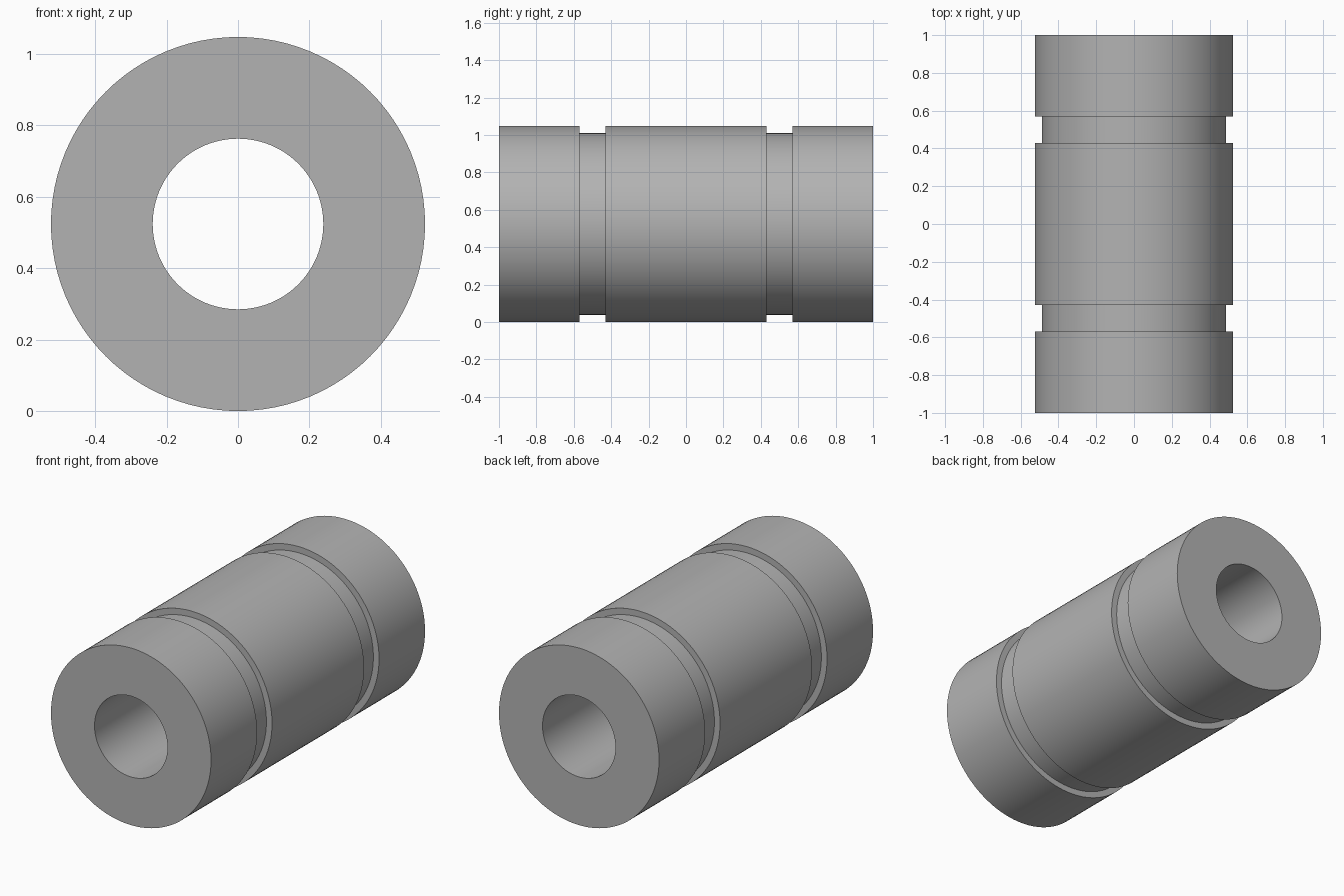
import bpy, bmesh, math

cube = bpy.data.objects.get("Cube")
if cube:
    bpy.data.objects.remove(cube)

OUTER, GROOVE, BORE = 0.524, 0.487, 0.239   # radii
HALF, G_OUT, G_IN = 1.0, 0.57, 0.43         # positions along the axis
SEGMENTS = 96

steel = bpy.data.materials.new("grey steel")
steel.use_nodes = True
colour = (0.45, 0.45, 0.45, 1)
steel.diffuse_color = colour
steel.node_tree.nodes["Principled BSDF"].inputs["Base Color"].default_value = colour

# Half of the outer profile, mirrored about the middle, closed through the bore
half = [(BORE, HALF), (OUTER, HALF), (OUTER, G_OUT),
        (GROOVE, G_OUT), (GROOVE, G_IN), (OUTER, G_IN)]
profile = half + [(r, -y) for r, y in reversed(half)]

# Revolve the profile around the y axis
bm = bmesh.new()
rings = []
for r, y in profile:
    ring = []
    for i in range(SEGMENTS):
        a = math.tau * i / SEGMENTS
        ring.append(bm.verts.new((r * math.cos(a), y, OUTER + r * math.sin(a))))
    rings.append(ring)
for k, ring in enumerate(rings):
    following = rings[(k + 1) % len(rings)]
    for i in range(SEGMENTS):
        j = (i + 1) % SEGMENTS
        bm.faces.new((ring[i], ring[j], following[j], following[i]))
bmesh.ops.recalc_face_normals(bm, faces=bm.faces)

mesh = bpy.data.meshes.new("grooved_bushing")
bm.to_mesh(mesh)
bm.free()
mesh.materials.append(steel)
bushing = bpy.data.objects.new("grooved_bushing", mesh)
bpy.context.collection.objects.link(bushing)

# Smooth walls with crisp rims
bpy.ops.object.select_all(action="DESELECT")
bushing.select_set(True)
bpy.context.view_layer.objects.active = bushing
bpy.ops.object.shade_smooth_by_angle(angle=math.radians(30))
